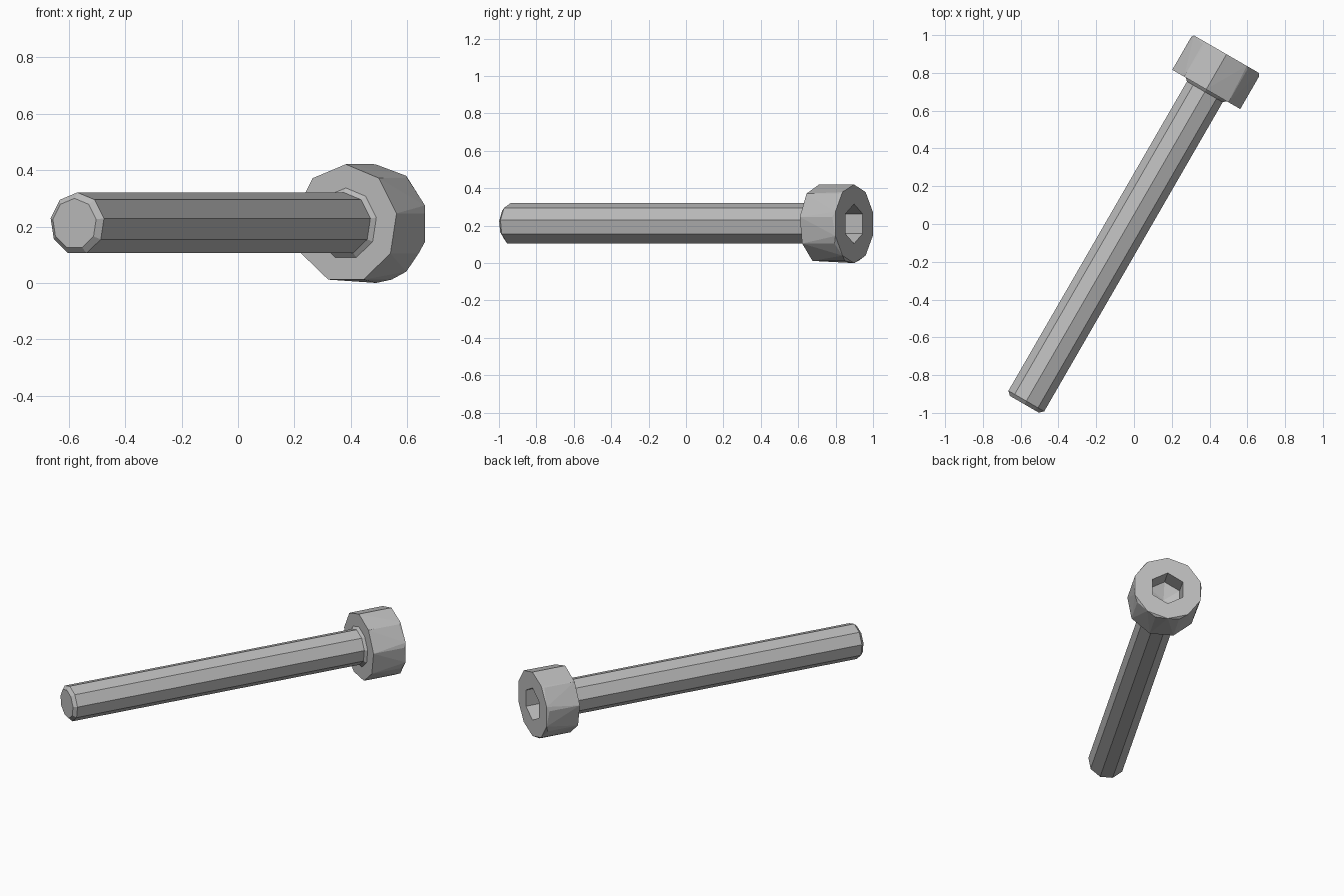
import bpy, bmesh
from math import sin, cos, radians, pi
from mathutils import Vector

cube = bpy.data.objects.get("Cube")
if cube:
    bpy.data.objects.remove(cube, do_unlink=True)

# One plain steel material
steel = bpy.data.materials.new("steel grey")
steel.use_nodes = True
colour = (0.5, 0.5, 0.5, 1)
steel.diffuse_color = colour
steel.node_tree.nodes["Principled BSDF"].inputs["Base Color"].default_value = colour

# The bolt lies flat, its axis turned 60 degrees from x
ANGLE = radians(60)
AXIS = Vector((cos(ANGLE), sin(ANGLE), 0))
SIDE = Vector((sin(ANGLE), -cos(ANGLE), 0))
UP = Vector((0, 0, 1))
CENTRE = Vector((-0.045, -0.028, 0.21))
HALF = 1.07
HEAD_BASE = HALF - 0.215


def ring(bm, sides, along, radius):
    """Polygon of vertices around the axis with one corner on top."""
    verts = []
    for i in range(sides):
        a = 2 * pi * i / sides
        verts.append(bm.verts.new(
            CENTRE + AXIS * along + SIDE * radius * sin(a) + UP * radius * cos(a)))
    return verts


def finish(bm, name):
    bmesh.ops.recalc_face_normals(bm, faces=bm.faces)
    mesh = bpy.data.meshes.new(name)
    bm.to_mesh(mesh)
    bm.free()
    mesh.materials.append(steel)
    obj = bpy.data.objects.new(name, mesh)
    bpy.context.collection.objects.link(obj)
    return obj


def lathe(name, sides, profile):
    """Faceted solid from (distance along axis, radius) pairs."""
    bm = bmesh.new()
    rings = [ring(bm, sides, along, radius) for along, radius in profile]
    for a, b in zip(rings, rings[1:]):
        for i in range(sides):
            j = (i + 1) % sides
            bm.faces.new((a[i], a[j], b[j], b[i]))
    bm.faces.new(rings[0])
    bm.faces.new(rings[-1])
    return finish(bm, name)


# Shank with chamfered tip and a small flare under the head
lathe("shank", 9, [(-HALF, 0.09), (-HALF + 0.02, 0.111),
                   (HEAD_BASE - 0.015, 0.111), (HEAD_BASE, 0.127),
                   (HEAD_BASE + 0.01, 0.127)])

# Head: nine-sided body blending into a ten-sided end face
bm = bmesh.new()
ring(bm, 9, HEAD_BASE, 0.211)
ring(bm, 9, HALF - 0.015, 0.211)
ring(bm, 10, HALF, 0.21)
bmesh.ops.convex_hull(bm, input=bm.verts)
bmesh.ops.dissolve_limit(bm, angle_limit=radians(0.5), verts=bm.verts, edges=bm.edges)
head = finish(bm, "head")

# Hexagonal socket with a conical floor
cutter = lathe("socket_cutter", 6, [(HALF - 0.145, 0.002), (HALF - 0.11, 0.106),
                                    (HALF + 0.05, 0.106)])
cutter.hide_render = True
cutter.hide_viewport = True
cut = head.modifiers.new("socket", 'BOOLEAN')
cut.operation = 'DIFFERENCE'
cut.solver = 'EXACT'
cut.object = cutter
